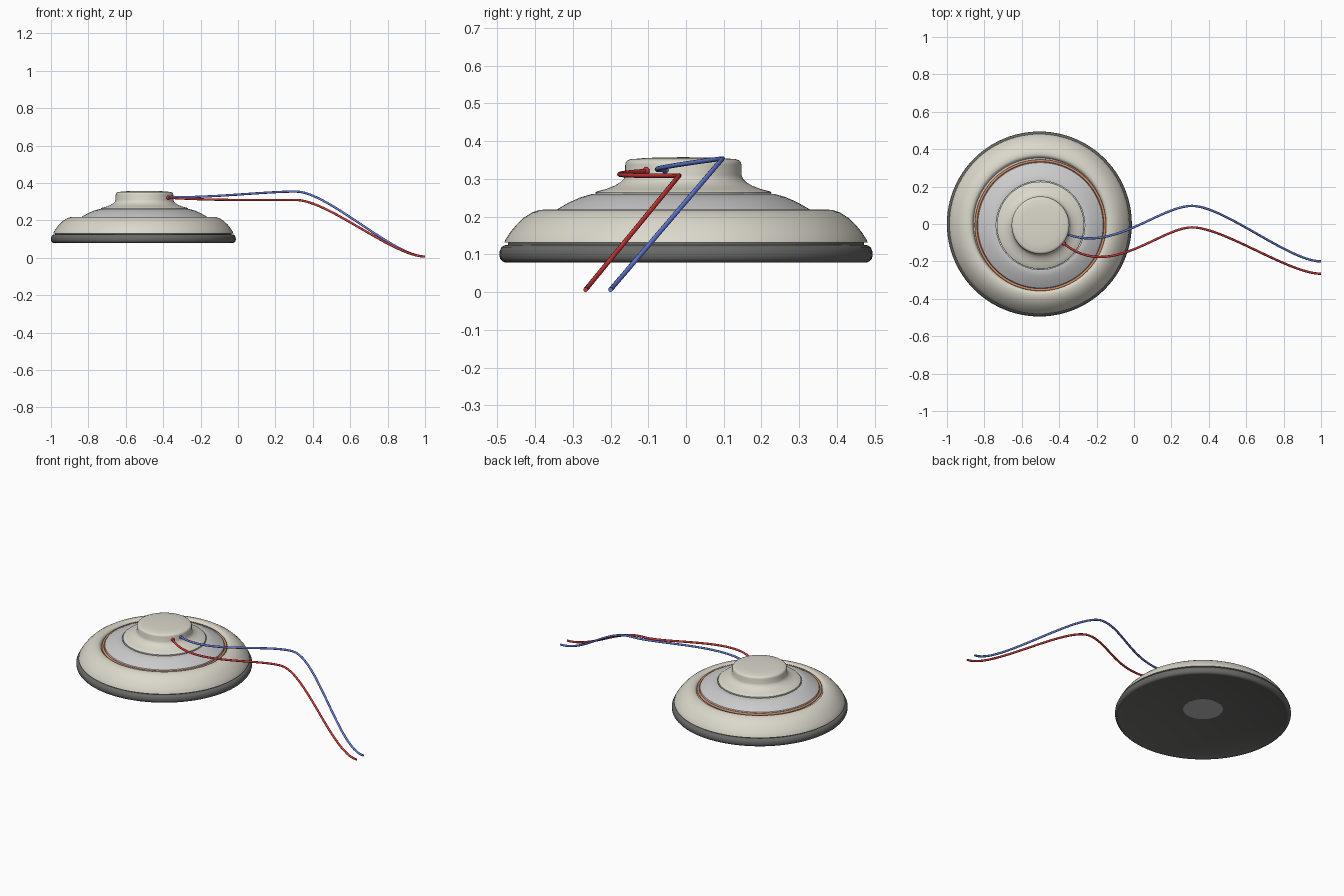
import bpy, bmesh, math
from mathutils import Vector

if "Cube" in bpy.data.objects:
    bpy.data.objects.remove(bpy.data.objects["Cube"])


def material(name, rgb):
    m = bpy.data.materials.new(name)
    m.diffuse_color = (*rgb, 1)
    m.use_nodes = True
    m.node_tree.nodes["Principled BSDF"].inputs["Base Color"].default_value = m.diffuse_color
    return m


CREAM = material("cream", (0.71, 0.69, 0.60))
GREY = material("grey", (0.52, 0.52, 0.54))
RUBBER = material("rubber", (0.14, 0.14, 0.135))
PLUG = material("plug_grey", (0.5, 0.5, 0.5))
COPPER = material("copper", (0.68, 0.27, 0.13))
RED = material("red", (0.62, 0.04, 0.04))
BLUE = material("blue", (0.13, 0.2, 0.68))

LOWER = (-0.506, 0.0)      # centre of base and shell
UPPER = (-0.5, -0.007)     # centre of the plate and knob


def lathe(name, profile, centre, mat, steps=96):
    """Revolve an (r, z) profile around a vertical axis."""
    bm = bmesh.new()
    verts = [bm.verts.new((r, 0, z)) for r, z in profile]
    edges = [bm.edges.new(p) for p in zip(verts, verts[1:])]
    bmesh.ops.spin(bm, geom=verts + edges, cent=(0, 0, 0), axis=(0, 0, 1),
                   angle=math.tau, steps=steps)
    bmesh.ops.remove_doubles(bm, verts=bm.verts, dist=1e-5)
    bmesh.ops.recalc_face_normals(bm, faces=bm.faces)
    me = bpy.data.meshes.new(name)
    bm.to_mesh(me)
    bm.free()
    # open profiles: make sure the normals of the shells face outwards
    ob = bpy.data.objects.new(name, me)
    bpy.context.collection.objects.link(ob)
    ob.location = (*centre, 0)
    me.materials.append(mat)
    bpy.ops.object.select_all(action='DESELECT')
    ob.select_set(True)
    bpy.context.view_layer.objects.active = ob
    bpy.ops.object.shade_smooth_by_angle(angle=math.radians(35))
    return ob


# rubber base: hollow dish underneath, rounded rim, recessed seam on top
dish = [(r, 0.131 - 0.05 * (r / 0.468) ** 2) for r in (0, 0.1, 0.2, 0.28, 0.35, 0.41, 0.45, 0.468)]
lathe("rubber_base", dish + [(0.474, 0.079), (0.480, 0.079), (0.487, 0.082), (0.492, 0.088),
                             (0.4945, 0.097), (0.4935, 0.109), (0.489, 0.119),
                             (0.482, 0.124), (0.472, 0.125), (0.472, 0.133), (0, 0.133)],
      LOWER, RUBBER)
lathe("base_plug", [(0, 0.127), (0.112, 0.127), (0.112, 0.132), (0, 0.132)], LOWER, PLUG)

# domed outer shell with an inner lip
lathe("outer_shell", [(0.465, 0.131), (0.481, 0.131), (0.479, 0.138), (0.467, 0.157),
                      (0.45, 0.178), (0.43, 0.197), (0.408, 0.211), (0.39, 0.217),
                      (0.375, 0.219), (0.366, 0.217), (0.36, 0.213), (0.355, 0.206),
                      (0.353, 0.198), (0.3, 0.195)], LOWER, CREAM)

# sloped grey plate
lathe("sloped_plate", [(0.335, 0.197), (0.338, 0.212), (0.335, 0.219), (0.325, 0.225),
                       (0.30, 0.239), (0.27, 0.252), (0.242, 0.26), (0.237, 0.259),
                       (0.237, 0.25), (0.2, 0.25)], UPPER, GREY)

# knob flowing out of a flared collar
lathe("knob", [(0.232, 0.248), (0.233, 0.264), (0.229, 0.267), (0.205, 0.273),
               (0.182, 0.282), (0.167, 0.291), (0.158, 0.300), (0.1545, 0.31),
               (0.154, 0.337), (0.1525, 0.344), (0.148, 0.349), (0.140, 0.352),
               (0.10, 0.3555), (0.05, 0.357), (0, 0.3575)], UPPER, CREAM)

# copper trim ring in the gap between plate and shell
bpy.ops.mesh.primitive_torus_add(major_segments=96, minor_segments=12, major_radius=0.345,
                                 minor_radius=0.0068, location=(*UPPER, 0.209))
ring = bpy.context.object
ring.name = "trim_ring"
ring.data.materials.append(COPPER)
bpy.ops.object.shade_smooth()


def wire(name, mat, points):
    """points: (left handle, knot, right handle) triples."""
    cu = bpy.data.curves.new(name, 'CURVE')
    cu.dimensions = '3D'
    cu.bevel_depth = 0.0062
    cu.bevel_resolution = 3
    cu.resolution_u = 24
    cu.use_fill_caps = True
    sp = cu.splines.new('BEZIER')
    sp.bezier_points.add(len(points) - 1)
    for bp, (left, co, right) in zip(sp.bezier_points, points):
        bp.handle_left_type = bp.handle_right_type = 'FREE'
        bp.handle_left, bp.co, bp.handle_right = left, co, right
    cu.materials.append(mat)
    ob = bpy.data.objects.new(name, cu)
    bpy.context.collection.objects.link(ob)
    # grommet where the wire leaves the knob
    bpy.ops.mesh.primitive_uv_sphere_add(segments=20, ring_count=12, radius=0.010,
                                         location=Vector(points[0][1]))
    g = bpy.context.object
    g.name = name + "_grommet"
    g.data.materials.append(mat)
    bpy.ops.object.shade_smooth()


# two wires: out of the knob, over a hump, then down to the ground
for name, mat, start, bend, hump, end in (
        ("blue_wire", BLUE, (-0.355, -0.055, 0.324), (-0.11, -0.15, 0.322),
         (0.31, 0.097, 0.354), (1, -0.2, 0.0065)),
        ("red_wire", RED, (-0.373, -0.106, 0.321), (-0.13, -0.305, 0.305),
         (0.31, -0.018, 0.309), (1, -0.266, 0.0065))):
    s, b, h, e = map(Vector, (start, bend, hump, end))
    dx = Vector((0.17, 0, 0))
    wire(name, mat, [(s, s, b), (h - dx, h, h + dx), (e - dx, e, e + dx)])
